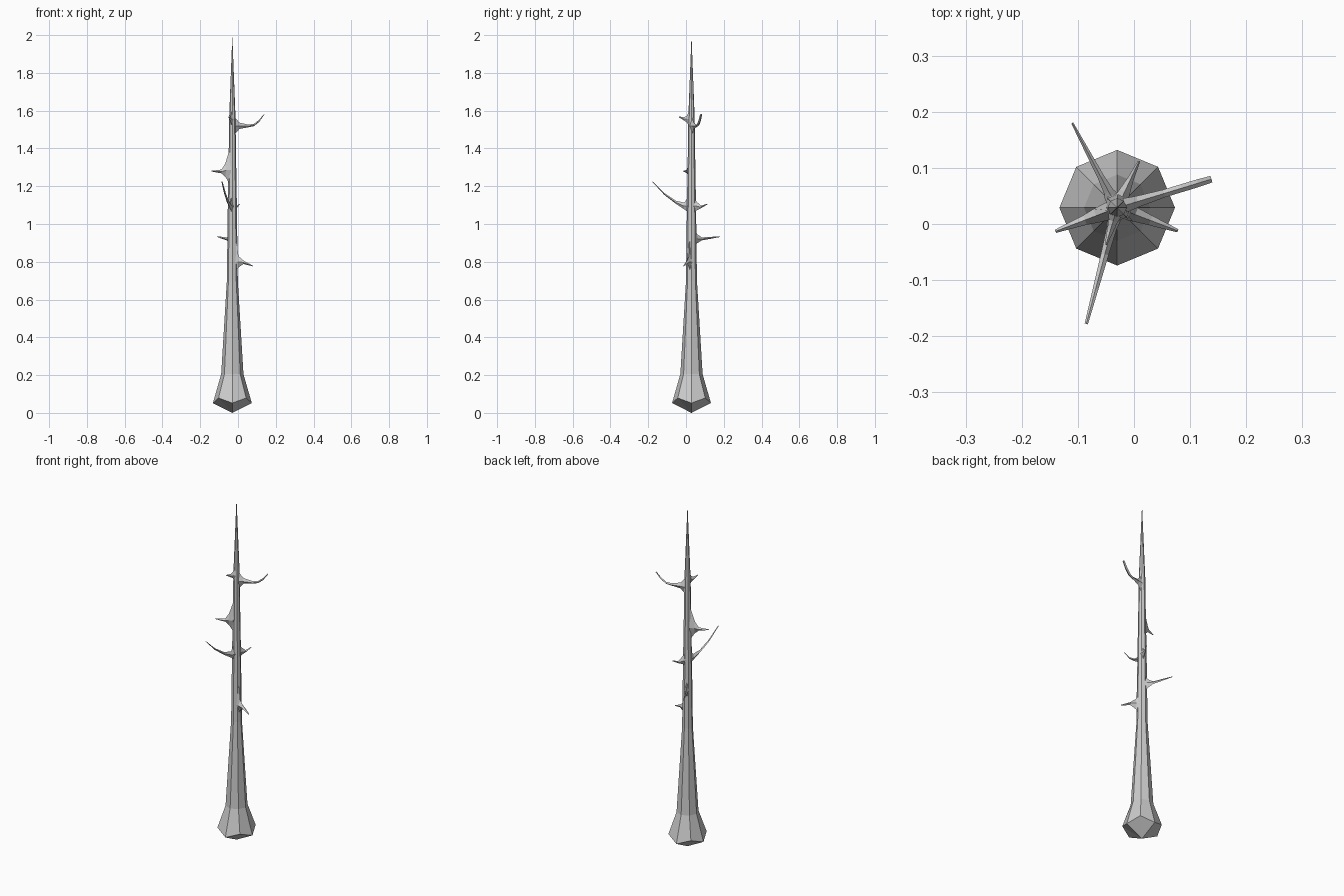
import bpy, bmesh, math
from mathutils import Vector

if "Cube" in bpy.data.objects:
    bpy.data.objects.remove(bpy.data.objects["Cube"])

CX, CY = -0.03, 0.029   # trunk axis


def loft(name, rings, start=None, end=None):
    """Skin a list of equal-sized rings; optional points close the ends."""
    bm = bmesh.new()
    vr = [[bm.verts.new(p) for p in ring] for ring in rings]
    n = len(vr[0])
    for a, b in zip(vr, vr[1:]):
        for i in range(n):
            j = (i + 1) % n
            bm.faces.new((a[i], a[j], b[j], b[i]))
    for ring, tip in ((vr[0], start), (vr[-1], end)):
        if tip is None:
            bm.faces.new(ring)
        else:
            t = bm.verts.new(tip)
            for i in range(n):
                bm.faces.new((ring[i], ring[(i + 1) % n], t))
    bmesh.ops.recalc_face_normals(bm, faces=bm.faces)
    me = bpy.data.meshes.new(name)
    bm.to_mesh(me)
    bm.free()
    ob = bpy.data.objects.new(name, me)
    bpy.context.collection.objects.link(ob)
    return ob


# Trunk: octagonal taper with a zig-zag lower rim and a pointed underside
profile = [(0.103, 0.052, 0.027), (0.059, 0.205, 0.0), (0.029, 0.70, 0.0),
           (0.024, 1.10, 0.0), (0.019, 1.40, 0.0), (0.017, 1.56, 0.0)]
rings = []
for r, z, zig in profile:
    rings.append([(CX + r * math.cos(i * math.pi / 4), CY + r * math.sin(i * math.pi / 4),
                   z + zig * (i % 2)) for i in range(8)])
loft("trunk", rings, (CX, CY, 0), (CX, CY, 2))


def thorn(name, tip_xy, base, path):
    """base: (low z, high z, half width); path: (fraction of reach, z, half height, half width)."""
    axis = Vector((CX, CY, 0))
    reach = Vector((tip_xy[0], tip_xy[1], 0)) - axis
    side = Vector((-reach.y, reach.x, 0)).normalized()
    up = Vector((0, 0, 1))
    lo, hi, bw = base
    inner = axis + reach.normalized() * 0.014
    z0 = path[0][1]
    rings = [[inner + up * lo, inner + side * bw + up * z0,
              inner + up * hi, inner - side * bw + up * z0]]
    for f, z, h, w in path:
        c = axis + reach * f + up * z
        rings.append([c - up * h, c + side * w, c + up * h, c - side * w])
    loft(name, rings)


# Long curved twigs
thorn("twig_upper", (0.138, 0.08), (1.475, 1.565, 0.013),
      [(0.22, 1.52, 0.017, 0.010), (0.50, 1.519, 0.007, 0.007),
       (0.68, 1.524, 0.006, 0.007), (0.85, 1.547, 0.006, 0.007), (1, 1.58, 0.003, 0.006)])
thorn("twig_front", (-0.085, -0.178), (1.06, 1.15, 0.013),
      [(0.18, 1.095, 0.018, 0.009), (0.40, 1.115, 0.008, 0.007),
       (0.70, 1.16, 0.005, 0.005), (1, 1.225, 0.002, 0.003)])

# Short spikes with flared roots
thorn("thorn_left", (-0.14, -0.013), (1.21, 1.40, 0.016),
      [(0.34, 1.285, 0.035, 0.013), (0.52, 1.278, 0.010, 0.009), (1, 1.28, 0.002, 0.003)])
thorn("thorn_back", (0.009, 0.112), (1.06, 1.14, 0.014),
      [(0.34, 1.095, 0.022, 0.010), (0.60, 1.09, 0.007, 0.006), (1, 1.105, 0.002, 0.002)])
thorn("thorn_back_left", (-0.11, 0.18), (0.87, 0.99, 0.016),
      [(0.19, 0.922, 0.025, 0.009), (0.36, 0.921, 0.008, 0.006), (1, 0.933, 0.002, 0.002)])
thorn("thorn_right", (0.078, -0.012), (0.74, 0.99, 0.016),
      [(0.30, 0.80, 0.030, 0.013), (0.55, 0.797, 0.009, 0.009), (1, 0.778, 0.002, 0.003)])
thorn("thorn_tiny", (-0.05, -0.037), (1.52, 1.60, 0.012),
      [(0.36, 1.555, 0.018, 0.008), (0.60, 1.557, 0.009, 0.006), (1, 1.567, 0.002, 0.002)])
